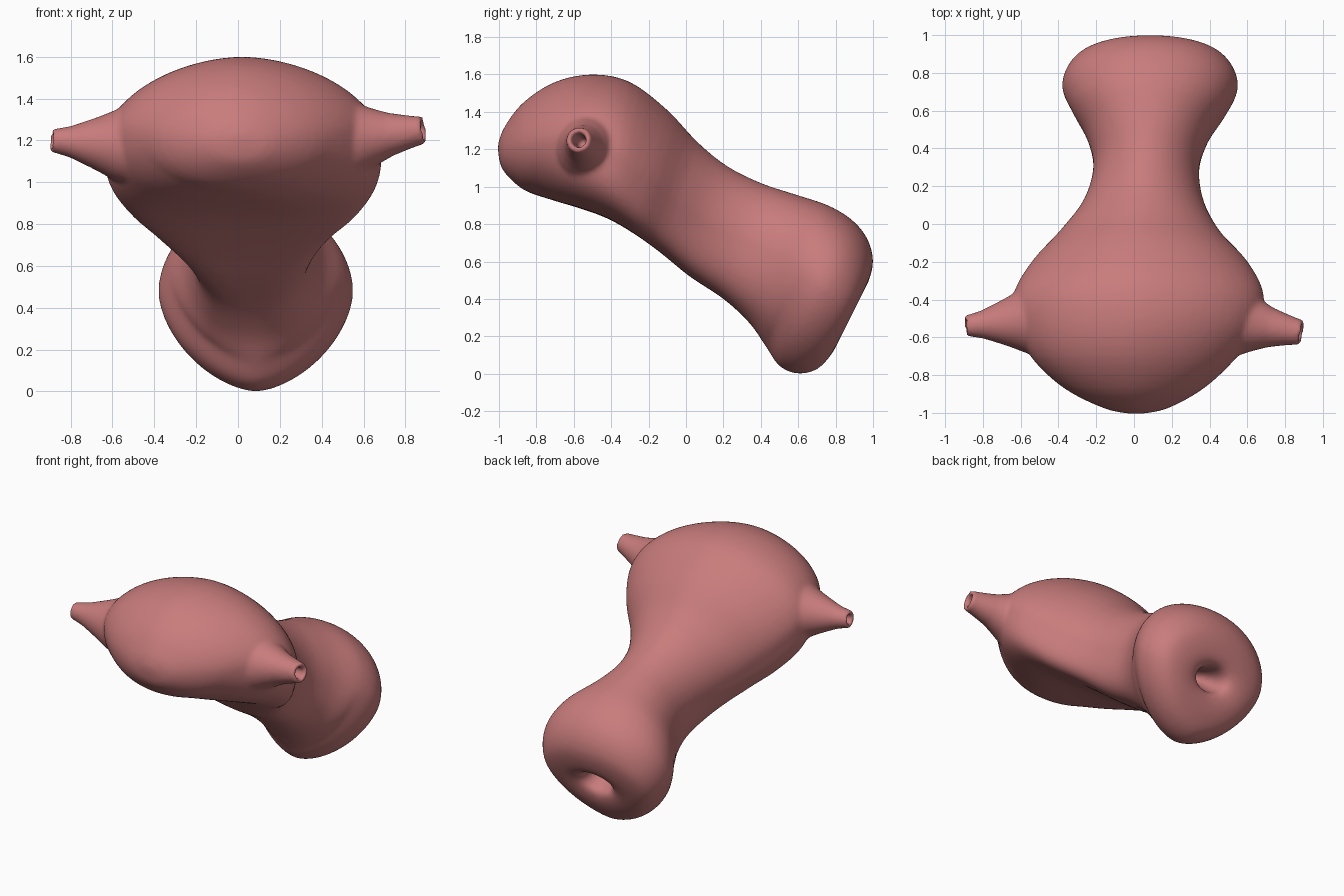
import bpy, bmesh, math
from mathutils import Vector

if "Cube" in bpy.data.objects:
    bpy.data.objects.remove(bpy.data.objects["Cube"])

# Body stations: upper (y, z), lower (y, z), centre x, half width
STATIONS = [
    (-1.005, 1.23, -1.005, 1.19, 0.01, 0.03),
    (-0.97, 1.32, -0.98, 1.09, 0.01, 0.17),
    (-0.87, 1.45, -0.87, 0.985, 0.0, 0.37),
    (-0.70, 1.56, -0.72, 0.93, 0.0, 0.54),
    (-0.50, 1.60, -0.57, 0.885, 0.02, 0.64),
    (-0.30, 1.56, -0.42, 0.83, 0.025, 0.66),
    (-0.10, 1.41, -0.28, 0.75, 0.03, 0.57),
    (0.06, 1.24, -0.14, 0.65, 0.03, 0.43),
    (0.22, 1.11, 0.02, 0.52, 0.05, 0.32),
    (0.40, 1.02, 0.20, 0.40, 0.065, 0.28),
    (0.58, 0.96, 0.34, 0.27, 0.075, 0.325),
    (0.76, 0.90, 0.43, 0.14, 0.085, 0.42),
    (0.89, 0.82, 0.50, 0.04, 0.085, 0.465),
    (0.97, 0.72, 0.60, 0.00, 0.085, 0.44),
    (1.00, 0.60, 0.71, 0.03, 0.085, 0.37),
    (0.97, 0.48, 0.80, 0.14, 0.085, 0.25),
    (0.92, 0.42, 0.83, 0.24, 0.085, 0.14),
    (0.84, 0.425, 0.78, 0.29, 0.085, 0.095),
    (0.70, 0.48, 0.66, 0.40, 0.08, 0.06),
    (0.60, 0.52, 0.57, 0.46, 0.08, 0.04),
]


def catmull(rows, steps):
    out = []
    for i in range(len(rows) - 1):
        p = [rows[max(0, min(len(rows) - 1, i + k))] for k in (-1, 0, 1, 2)]
        for s in range(steps):
            t = s / steps
            out.append([0.5 * (2 * b + (c - a) * t + (2 * a - 5 * b + 4 * c - d) * t * t
                               + (3 * b - a - 3 * c + d) * t ** 3) for a, b, c, d in zip(*p)])
    return out + [list(rows[-1])]


def ramp(x, a, b):
    return max(0, min(1, (x - a) / (b - a)))


def loft(name, rings):
    bm = bmesh.new()
    loops = [[bm.verts.new(p) for p in ring] for ring in rings]
    n = len(loops[0])
    for a, b in zip(loops, loops[1:]):
        for i in range(n):
            bm.faces.new((a[i], a[(i + 1) % n], b[(i + 1) % n], b[i]))
    bm.faces.new(loops[0])
    bm.faces.new(loops[-1])
    bmesh.ops.recalc_face_normals(bm, faces=bm.faces)
    mesh = bpy.data.meshes.new(name)
    bm.to_mesh(mesh)
    bm.free()
    ob = bpy.data.objects.new(name, mesh)
    bpy.context.collection.objects.link(ob)
    return ob


def body_rings(steps=4, n=64):
    rings = []
    for k, (yu, zu, yl, zl, cx, hw) in enumerate(catmull(STATIONS, steps)):
        s = k / steps
        neck, mouth = ramp(s, 7, 11), ramp(s, 14, 15.5)
        full = ramp(s, 2.5, 6)
        # lens-like top, full belly, tapering lower lip
        up = 1.8 + 0.25 * neck
        low = (2.1 + 1.9 * full) * (1 - neck) + (1.65 + 0.35 * mouth) * neck
        upper, lower = Vector((cx, yu, zu)), Vector((cx, yl, zl))
        mid = lower.lerp(upper, 0.5 - 0.06 * full * (1 - neck) + 0.07 * neck * (1 - mouth))
        ring = []
        for i in range(n):
            a = 2 * math.pi * i / n
            c, h = math.cos(a), math.sin(a)
            e = 2 / (up if h > 0 else low)
            x = math.copysign(abs(c) ** e, c)
            ring.append(mid.lerp(upper if h > 0 else lower, abs(h) ** e) + Vector((hw * x, 0, 0)))
        rings.append(ring)
    return rings


def tube_rings(start, end, tip, n=32):
    # flared outside, rolled over the end and back down the bore
    profile = [(0.0, 0.20), (0.2, 0.19), (0.35, 0.17), (0.5, 0.135), (0.65, 0.105),
               (0.8, tip + 0.02), (0.92, tip + 0.006), (1.0, tip),
               (1.0, tip * 0.62), (0.85, tip * 0.55), (0.65, tip * 0.45)]
    start, end = Vector(start), Vector(end)
    d = (end - start).normalized()
    u = d.cross(Vector((0, 0, 1))).normalized()
    v = u.cross(d)
    return [[start.lerp(end, t) + r * (u * math.cos(2 * math.pi * i / n) + v * math.sin(2 * math.pi * i / n))
             for i in range(n)] for t, r in profile]


# Main hollow-ended body
body = loft("organ_body", body_rings())

# Side tubes
tubes = [loft("right_tube", tube_rings((0.42, -0.50, 1.19), (0.89, -0.575, 1.25), 0.066)),
         loft("left_tube", tube_rings((-0.42, -0.50, 1.17), (-0.895, -0.54, 1.20), 0.056))]
for t in tubes:
    m = body.modifiers.new("union_" + t.name, 'BOOLEAN')
    m.operation, m.solver, m.object = 'UNION', 'EXACT', t
    t.hide_render = True

# Blend the joins
remesh = body.modifiers.new("blend", 'REMESH')
remesh.mode, remesh.voxel_size, remesh.use_smooth_shade = 'VOXEL', 0.013, True
smooth = body.modifiers.new("soften", 'SMOOTH')
smooth.factor, smooth.iterations = 0.5, 10

# Apply so the tube helpers can go
bpy.context.view_layer.objects.active = body
body.select_set(True)
for m in list(body.modifiers):
    bpy.ops.object.modifier_apply(modifier=m.name)
for t in tubes:
    bpy.data.objects.remove(t, do_unlink=True)

# Flesh colour
mat = bpy.data.materials.new("flesh")
mat.diffuse_color = (0.58, 0.2, 0.2, 1)
mat.use_nodes = True
mat.node_tree.nodes["Principled BSDF"].inputs["Base Color"].default_value = mat.diffuse_color
body.data.materials.clear()
body.data.materials.append(mat)
